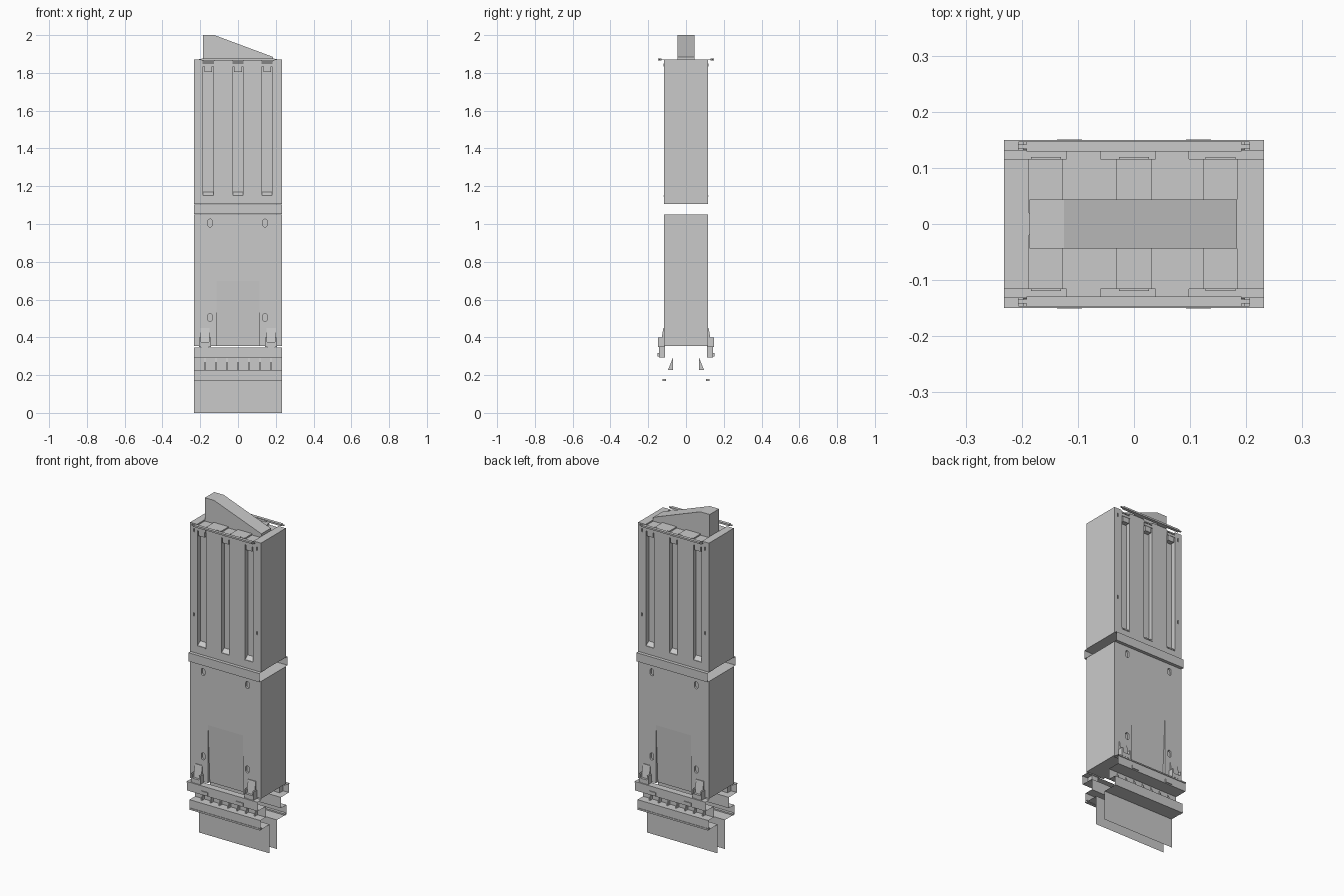
import bpy, bmesh, math
from mathutils import Matrix

old = bpy.data.objects.get("Cube")
if old:
    bpy.data.objects.remove(old, do_unlink=True)

GREY = (0.59, 0.59, 0.59, 1)
mat = bpy.data.materials.new("plain grey")
mat.use_nodes = True
mat.diffuse_color = GREY
mat.node_tree.nodes["Principled BSDF"].inputs["Base Color"].default_value = GREY

HALF = 0.232   # half width of the column
FACE = 0.116   # half depth of the column
SIDES = (("front", 1), ("back", -1))
GROOVES = (-0.157, 0, 0.154)


def finish(name, bm):
    bmesh.ops.recalc_face_normals(bm, faces=bm.faces)
    me = bpy.data.meshes.new(name)
    bm.to_mesh(me)
    bm.free()
    me.materials.append(mat)
    ob = bpy.data.objects.new(name, me)
    bpy.context.collection.objects.link(ob)
    return ob


def add_box(bm, x, y, z):
    """Box from (min, max) pairs."""
    size = [b - a for a, b in (x, y, z)]
    mid = [(a + b) / 2 for a, b in (x, y, z)]
    bmesh.ops.create_cube(bm, size=1, matrix=Matrix.Translation(mid) @ Matrix.Diagonal((*size, 1)))


def bridge(bm, ends):
    """Close two matching rings of points into a solid."""
    a, b = [[bm.verts.new(p) for p in ring] for ring in ends]
    bm.faces.new(a)
    bm.faces.new(b[::-1])
    for i in range(len(a)):
        j = (i + 1) % len(a)
        bm.faces.new((a[i], a[j], b[j], b[i]))


def add_prism(bm, profile, x0, x1):
    """Closed y-z profile extruded along x."""
    bridge(bm, [[(x, y, z) for y, z in profile] for x in (x0, x1)])


def add_plate(bm, outline, y0, y1):
    """Closed x-z outline extruded along y."""
    bridge(bm, [[(x, y, z) for x, z in outline] for y in (y0, y1)])


def flip(bm, side):
    """Turn front-side geometry to the back by mirroring in y."""
    if side < 0:
        bmesh.ops.scale(bm, vec=(1, -1, 1), verts=bm.verts)


def carve(ob, cutter):
    mod = ob.modifiers.new("carve", "BOOLEAN")
    mod.operation, mod.object, mod.solver = "DIFFERENCE", cutter, "EXACT"
    cutter.hide_render = True
    bpy.context.view_layer.update()
    deps = bpy.context.evaluated_depsgraph_get()
    me = bpy.data.meshes.new_from_object(ob.evaluated_get(deps))
    ob.modifiers.clear()
    ob.data = me
    bpy.data.objects.remove(cutter, do_unlink=True)


def block(name, z):
    bm = bmesh.new()
    add_box(bm, (-HALF, HALF), (-FACE, FACE), z)
    return finish(name, bm)


def sheet(name, path, side):
    """Open bent sheet running the full width."""
    bm = bmesh.new()
    a, b = [[bm.verts.new((x, y, z)) for y, z in path] for x in (-HALF, HALF)]
    for i in range(len(a) - 1):
        bm.faces.new((a[i], a[i + 1], b[i + 1], b[i]))
    flip(bm, side)
    return finish(name, bm)


upper = block("upper_block", (1.105, 1.87))
lower = block("lower_block", (0.355, 1.05))

for label, side in SIDES:
    # Long vertical grooves with sloping sills, plus shallow runs over the top
    bm = bmesh.new()
    for x in GROOVES:
        add_prism(bm, [(-0.13, 1.145), (-0.118, 1.15), (-0.09, 1.17), (-0.09, 1.855), (-0.13, 1.855)],
                  x - 0.027, x + 0.027)
        add_box(bm, (x - 0.03, x + 0.03), (-0.13, -0.02), (1.862, 1.9))
    for x in (-0.207, 0.207):
        for z in (1.33, 1.83):
            add_box(bm, (x - 0.003, x + 0.003), (-0.13, -0.11), (z - 0.01, z + 0.01))
    flip(bm, side)
    carve(upper, finish("groove_cutter", bm))

    # Tapering recess and rounded slots in the lower block
    bm = bmesh.new()
    add_prism(bm, [(-0.13, 0.72), (-0.117, 0.72), (-0.097, 0.3), (-0.13, 0.3)], -0.115, 0.115)
    for x in (-0.148, 0.143):
        for z in (0.505, 1.005):
            ring = []
            for k in range(12):
                t = math.tau * (k + 0.5) / 12
                ring.append((x + 0.012 * math.cos(t), z + math.copysign(0.009, math.sin(t)) + 0.012 * math.sin(t)))
            add_plate(bm, ring, -0.13, -0.104)
    flip(bm, side)
    carve(lower, finish("slot_cutter", bm))

    # Hooks at the groove tops and raised rims at the sills
    bm = bmesh.new()
    for x in GROOVES:
        add_box(bm, (x - 0.027, x + 0.027), (-0.119, -0.088), (1.835, 1.85))
        add_box(bm, (x - 0.02, x + 0.02), (-0.117, -0.088), (1.805, 1.835))
        add_box(bm, (x - 0.027, x + 0.027), (-0.119, -0.114), (1.145, 1.152))
    flip(bm, side)
    finish(label + "_groove_hooks", bm)

    # Top rail with end hooks and thin joining tabs
    bm = bmesh.new()
    add_box(bm, (-0.192, 0.192), (-0.147, -0.129), (1.866, 1.876))
    for x in (-0.199, 0.199):
        add_box(bm, (x - 0.008, x + 0.008), (-0.142, -0.135), (1.868, 1.874))
    for x in (-0.09, 0.068):
        add_box(bm, (x - 0.03, x + 0.03), (-0.13, -0.114), (1.869, 1.872))
    flip(bm, side)
    finish(label + "_top_rail", bm)

    # Open channel between the two blocks
    sheet(label + "_middle_channel",
          [(-0.07, 1.103), (-0.132, 1.103), (-0.132, 1.052), (-0.07, 1.052)], side)

    # Stepped lower beams and hanging skirt, as one folded sheet
    sheet(label + "_lower_beams",
          [(-0.11, 0.347), (-0.15, 0.347), (-0.15, 0.34), (-0.146, 0.34), (-0.146, 0.292),
           (-0.07, 0.292), (-0.07, 0.228), (-0.122, 0.228), (-0.122, 0.172),
           (-0.034, 0.172), (-0.034, 0)], side)

    # Lip along the lowest beam
    bm = bmesh.new()
    add_box(bm, (-HALF, HALF), (-0.125, -0.106), (0.17, 0.18))
    flip(bm, side)
    finish(label + "_beam_lip", bm)

    # Row of gussets between the beams
    bm = bmesh.new()
    for i in range(7):
        x = (i - 3) * 0.058
        add_prism(bm, [(-0.07, 0.29), (-0.07, 0.228), (-0.095, 0.228)], x - 0.003, x + 0.003)
    flip(bm, side)
    finish(label + "_gussets", bm)

    # Corner brackets and small clips
    bm = bmesh.new()
    for x in (-0.175, 0.175):
        add_prism(bm, [(-0.11, 0.45), (-0.12, 0.45), (-0.135, 0.36), (-0.11, 0.36)], x - 0.025, x + 0.025)
        for s in (-1, 1):
            add_box(bm, sorted((x + s * 0.022, x + s * 0.031)), (-0.147, -0.11), (0.35, 0.4))
        add_box(bm, (x - 0.022, x + 0.022), (-0.147, -0.11), (0.35, 0.375))
        add_box(bm, (x - 0.02, x + 0.02), (-0.144, -0.112), (0.293, 0.35))
    for x in (-0.115, 0.115):
        add_box(bm, (x - 0.022, x + 0.022), (-0.151, -0.143), (0.298, 0.316))
    flip(bm, side)
    finish(label + "_brackets", bm)

# Sloping crest on top
bm = bmesh.new()
add_plate(bm, [(-0.186, 1.86), (0.184, 1.86), (0.184, 1.885), (-0.125, 2.0), (-0.186, 2.0)], -0.044, 0.044)
finish("top_crest", bm)
